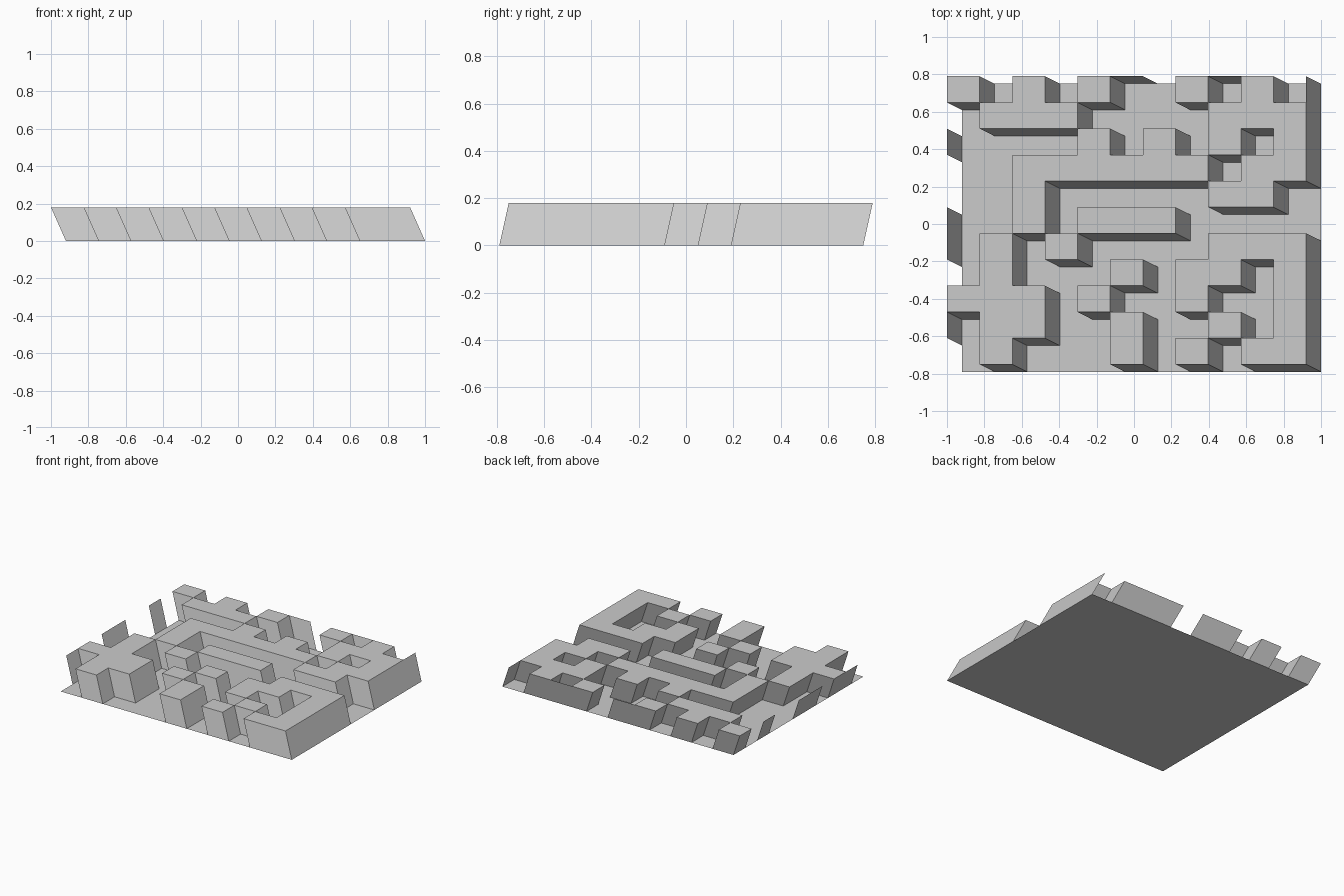
import bpy, bmesh

if "Cube" in bpy.data.objects:
    bpy.data.objects.remove(bpy.data.objects["Cube"])

# Maze plan, back row first: # = raised block, . = open floor
PLAN = [
    "#.#.#..#.#.",
    ".###....###",
    "....#.#.#.#",
    "..######.##",
    "..#.....##.",
    "..#.###....",
    ".#.#....###",
    ".#...#.##.#",
    "###.#..#..#",
    ".##..#..#.#",
    ".#...#.#.##",
]
N = 11
CW, CD = 1.92 / N, 1.54 / N
H = 0.18
SHEAR_X, SHEAR_Y = -0.08, 0.04     # lean of every wall over its full height


def point(col, row, top):
    x = -0.92 + col * CW + (SHEAR_X if top else 0)
    y = 0.75 - row * CD + (SHEAR_Y if top else 0)
    return (x, y, H if top else 0.0)


def make(name, quads):
    bm = bmesh.new()
    for q in quads:
        bm.faces.new([bm.verts.new(point(*c)) for c in q])
    bmesh.ops.remove_doubles(bm, verts=bm.verts, dist=1e-4)
    me = bpy.data.meshes.new(name)
    bm.to_mesh(me)
    bm.free()
    ob = bpy.data.objects.new(name, me)
    bpy.context.collection.objects.link(ob)
    return ob


def wall(a, b):
    return [(*a, False), (*b, False), (*b, True), (*a, True)]


def solid(c, r):
    return 0 <= c < N and 0 <= r < N and PLAN[r][c] == "#"


# Floor sheet
make("floor", [[(0, N, False), (N, N, False), (N, 0, False), (0, 0, False)]])

# Raised blocks: a top per cell, walls only where the neighbour is open
quads = []
for r in range(N):
    for c in range(N):
        if not solid(c, r):
            continue
        quads.append([(c, r + 1, True), (c + 1, r + 1, True), (c + 1, r, True), (c, r, True)])
        for dc, dr, a, b in ((0, 1, (c, r + 1), (c + 1, r + 1)),
                             (1, 0, (c + 1, r + 1), (c + 1, r)),
                             (0, -1, (c + 1, r), (c, r)),
                             (-1, 0, (c, r), (c, r + 1))):
            if not solid(c + dc, r + dr):
                quads.append(wall(a, b))
make("maze_blocks", quads)

# Free-standing thin panels on the outer edges
panels = [wall((0, r + 1), (0, r)) for r in (2, 5, 6, 9)]
panels += [wall((c, 0), (c + 1, 0)) for c in (5, 8)]
panels.append(wall((N, 1), (N, 0)))
make("edge_panels", panels)
